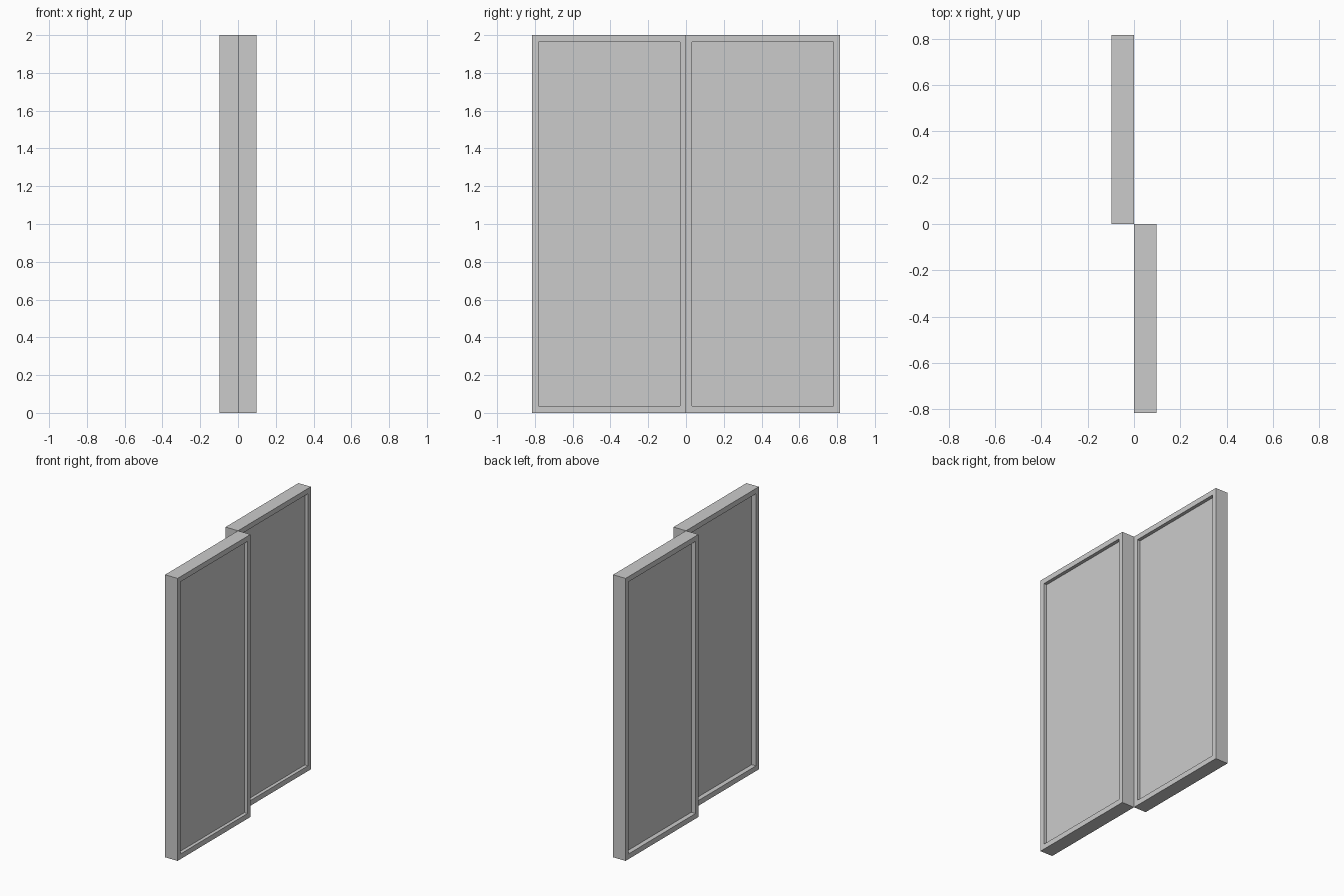
import bpy
import bmesh
from math import copysign
from mathutils import Matrix

cube = bpy.data.objects.get("Cube")
if cube:
    bpy.data.objects.remove(cube, do_unlink=True)

# Plain grey used by the whole door
grey = bpy.data.materials.new("light_grey")
grey.use_nodes = True
colour = (0.6, 0.6, 0.6, 1)
grey.diffuse_color = colour
grey.node_tree.nodes["Principled BSDF"].inputs["Base Color"].default_value = colour

THICK, WIDTH, HEIGHT = 0.0975, 0.815, 2.0
STILE, RAIL = 0.033, 0.037          # frame widths: sides, top and bottom
DEPTH_POS, DEPTH_NEG = 0.024, 0.033  # recess depth on the +x and -x faces


def sliding_panel(name, x, y):
    """Door leaf with a recessed pane on both broad faces."""
    bm = bmesh.new()
    bmesh.ops.create_cube(bm, size=1, matrix=Matrix.Diagonal((THICK, WIDTH, HEIGHT, 1)))
    broad = [f for f in bm.faces if abs(f.normal.x) > 0.9]
    for face in broad:
        side = copysign(1, face.normal.x)
        depth = DEPTH_POS if side > 0 else DEPTH_NEG
        # Flat frame border
        bmesh.ops.inset_individual(bm, faces=[face], thickness=STILE)
        for v in face.verts:
            v.co.y = copysign(WIDTH / 2 - STILE, v.co.y)
            v.co.z = copysign(HEIGHT / 2 - RAIL, v.co.z)
        # Sunken pane
        pane = bmesh.ops.extrude_discrete_faces(bm, faces=[face])["faces"][0]
        bmesh.ops.translate(bm, verts=pane.verts, vec=(-side * depth, 0, 0))
    bmesh.ops.recalc_face_normals(bm, faces=bm.faces)
    mesh = bpy.data.meshes.new(name)
    bm.to_mesh(mesh)
    bm.free()
    mesh.materials.append(grey)
    obj = bpy.data.objects.new(name, mesh)
    obj.location = (x, y, HEIGHT / 2)
    bpy.context.collection.objects.link(obj)


# Two leaves side by side on neighbouring tracks
sliding_panel("front_sliding_panel", THICK / 2, -WIDTH / 2)
sliding_panel("back_sliding_panel", -THICK / 2, WIDTH / 2)
